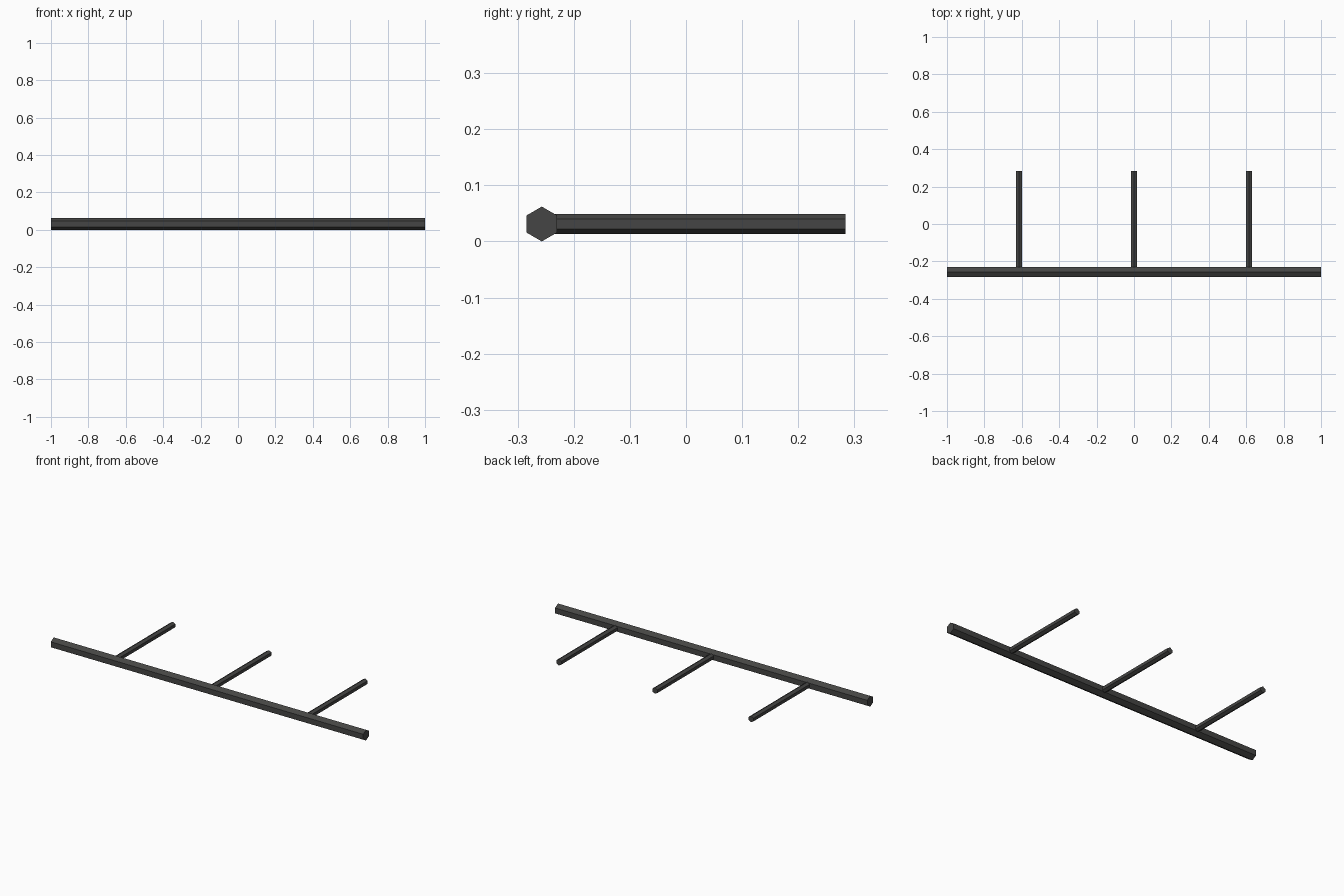
import bpy
import math
from mathutils import Matrix

if "Cube" in bpy.data.objects:
    bpy.data.objects.remove(bpy.data.objects["Cube"])

AXIS_Z = 0.031      # height of all bar axes
RAIL_Y = -0.257     # long rail position

metal = bpy.data.materials.new("dark grey metal")
metal.diffuse_color = (0.06, 0.06, 0.058, 1.0)
metal.use_nodes = True
metal.node_tree.nodes["Principled BSDF"].inputs["Base Color"].default_value = metal.diffuse_color


def hex_bar(name, radius, length, centre, rotation):
    """Capped six-sided bar with a corner pointing straight up."""
    bpy.ops.mesh.primitive_cylinder_add(vertices=6, radius=radius, depth=length)
    bar = bpy.context.object
    bar.name = name
    bar.data.transform(Matrix.Translation(centre) @ rotation)
    bar.data.materials.append(metal)
    return bar


# Long rail along x: the primitive's corner at +y is turned to +z
along_x = Matrix.Rotation(math.pi / 2, 4, 'X') @ Matrix.Rotation(math.pi / 2, 4, 'Y')
hex_bar("long_rail", 0.031, 2.0, (0, RAIL_Y, AXIS_Z), along_x)

# Three pegs reaching back from the rail along y
along_y = Matrix.Rotation(math.pi / 2, 4, 'X')
y_start, y_end = RAIL_Y + 0.01, 0.284
for label, x in (("left", -0.615), ("middle", 0.0), ("right", 0.615)):
    hex_bar(label + "_peg", 0.018, y_end - y_start,
            (x, (y_start + y_end) / 2, AXIS_Z), along_y)
